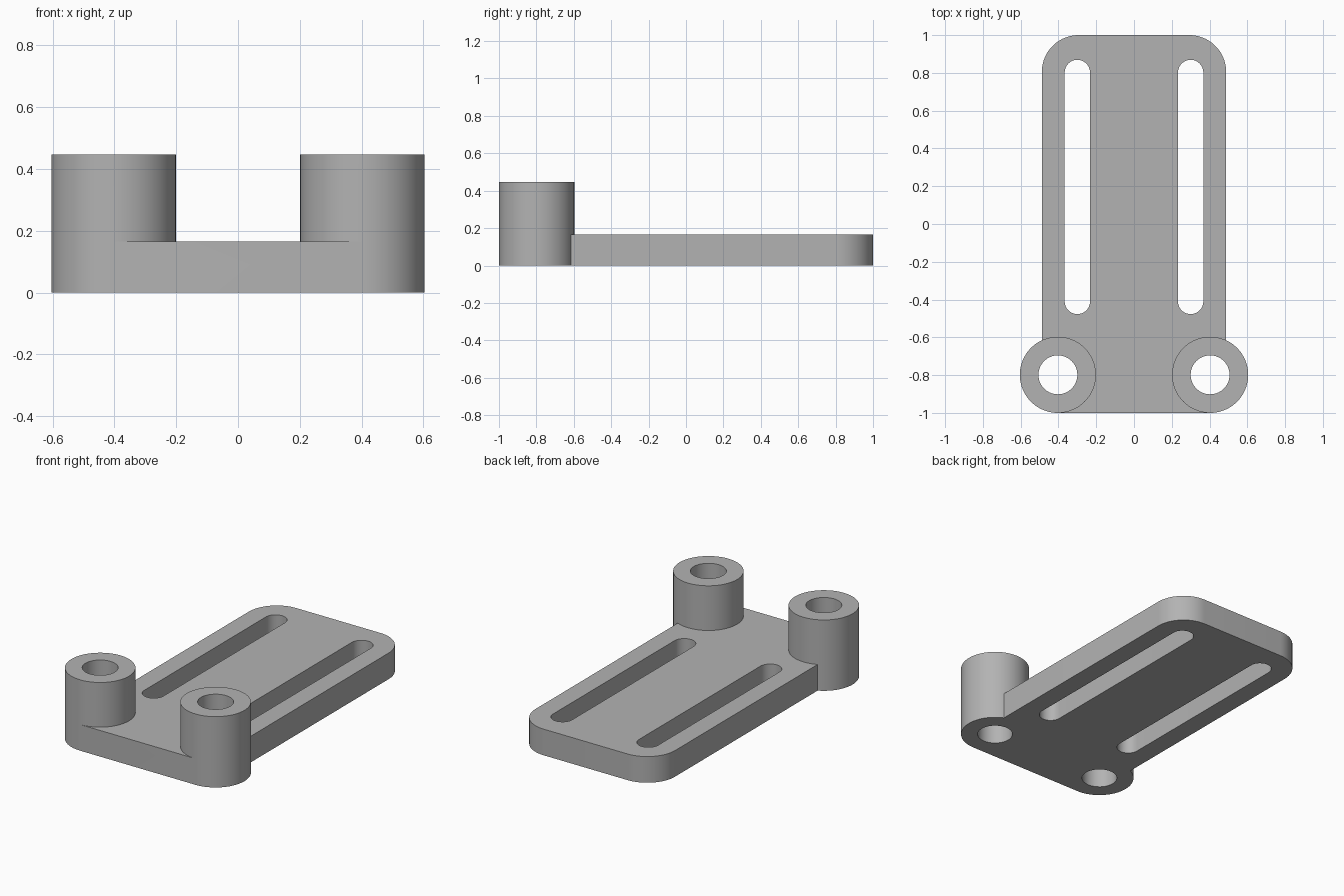
import bpy, bmesh
from math import sin, cos, pi

if "Cube" in bpy.data.objects:
    bpy.data.objects.remove(bpy.data.objects["Cube"], do_unlink=True)

PLATE_H, POST_H = 0.165, 0.447
HALF_W, CORNER_R = 0.488, 0.195
POST_X, POST_Y, POST_R, BORE_R = 0.403, -0.7985, 0.2015, 0.103
SLOT_X, SLOT_R, SLOT_Y0, SLOT_Y1 = 0.3, 0.067, -0.41, 0.802

grey = bpy.data.materials.new("plain grey")
grey.use_nodes = True
colour = (0.45, 0.45, 0.45, 1)
grey.diffuse_color = colour
grey.node_tree.nodes["Principled BSDF"].inputs["Base Color"].default_value = colour


def arc(cx, cy, r, start, end, n):
    """Points on an arc, angles in quarter turns."""
    angles = [(start + (end - start) * i / n) * pi / 2 for i in range(n + 1)]
    return [(cx + r * cos(a), cy + r * sin(a)) for a in angles]


def prism(name, outline, z0, z1):
    """Extrude a flat outline from z0 to z1."""
    bm = bmesh.new()
    base = bm.faces.new([bm.verts.new((x, y, z0)) for x, y in outline])
    top = bmesh.ops.extrude_face_region(bm, geom=[base])["geom"]
    bmesh.ops.translate(bm, vec=(0, 0, z1 - z0),
                        verts=[v for v in top if isinstance(v, bmesh.types.BMVert)])
    bmesh.ops.recalc_face_normals(bm, faces=bm.faces)
    mesh = bpy.data.meshes.new(name)
    bm.to_mesh(mesh)
    bm.free()
    mesh.materials.append(grey)
    obj = bpy.data.objects.new(name, mesh)
    bpy.context.collection.objects.link(obj)
    return obj


def combine(target, tool, operation):
    """Apply a boolean and discard the tool."""
    mod = target.modifiers.new(operation.title(), "BOOLEAN")
    mod.operation, mod.solver, mod.object = operation, "EXACT", tool
    bpy.context.view_layer.objects.active = target
    bpy.ops.object.modifier_apply(modifier=mod.name)
    bpy.data.objects.remove(tool, do_unlink=True)


# Plate: rounded back corners, front edge tangent to the posts
right = [(POST_X, POST_Y - POST_R), (POST_X, POST_Y), (HALF_W, POST_Y)]
right += arc(HALF_W - CORNER_R, 1 - CORNER_R, CORNER_R, 0, 1, 20)
left = [(-x, y) for x, y in reversed(right)]
bracket = prism("slotted_bracket", right + left, 0, PLATE_H)

for side in (1, -1):
    # Cylindrical post fused to each front corner
    post = arc(side * POST_X, POST_Y, POST_R, 0, 4, 80)[:-1]
    combine(bracket, prism("post", post, 0, POST_H), "UNION")

for side in (1, -1):
    # Bore through the post and long slot through the plate
    bore = arc(side * POST_X, POST_Y, BORE_R, 0, 4, 56)[:-1]
    combine(bracket, prism("bore_cutter", bore, -0.1, POST_H + 0.1), "DIFFERENCE")
    slot = (arc(side * SLOT_X, SLOT_Y1, SLOT_R, 0, 2, 24)
            + arc(side * SLOT_X, SLOT_Y0, SLOT_R, 2, 4, 24))
    combine(bracket, prism("slot_cutter", slot, -0.1, PLATE_H + 0.1), "DIFFERENCE")

bpy.ops.object.select_all(action="DESELECT")
bracket.select_set(True)
bpy.context.view_layer.objects.active = bracket
bpy.ops.object.shade_smooth_by_angle(angle=pi / 6)
